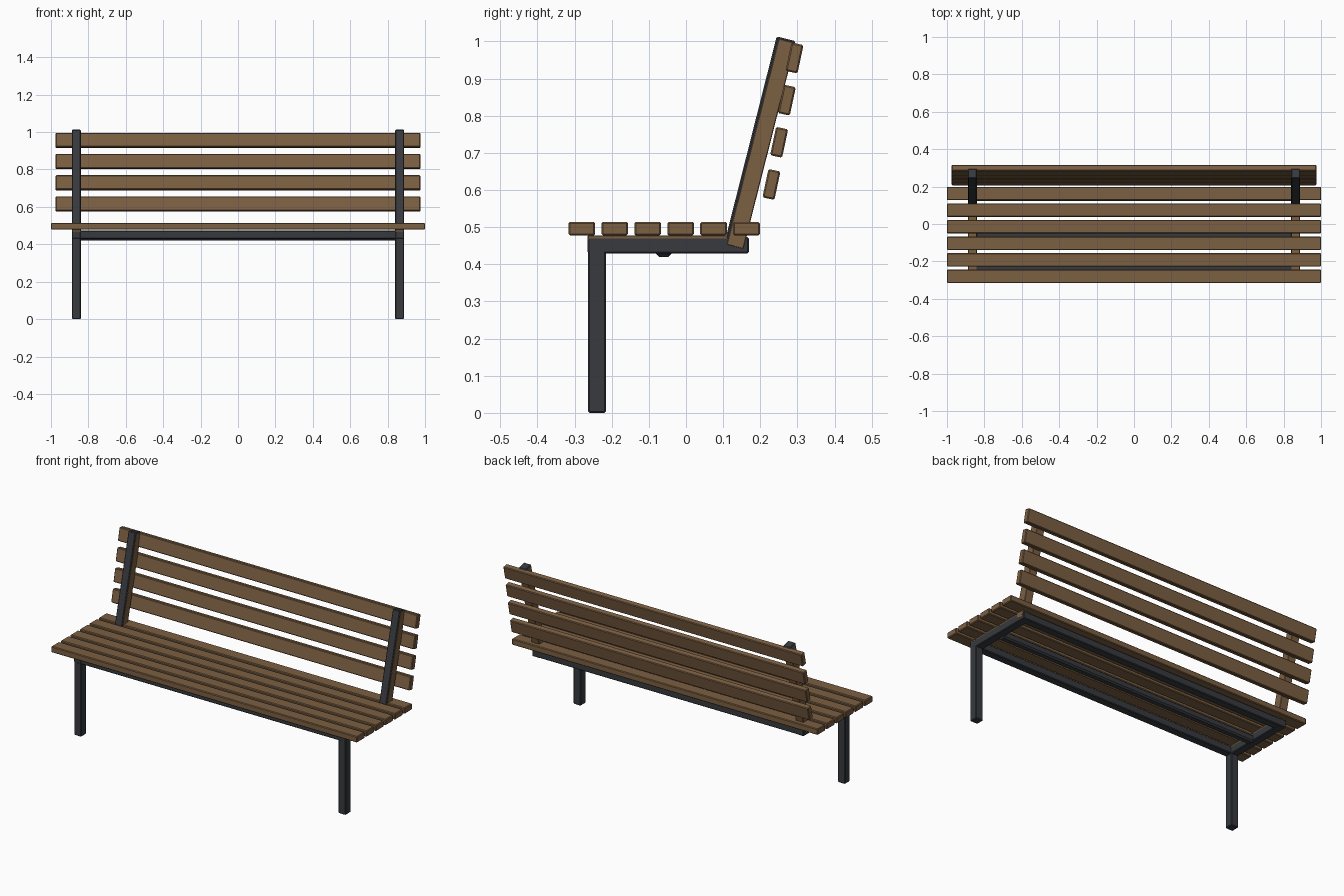
import bpy
from math import radians

if "Cube" in bpy.data.objects:
    bpy.data.objects.remove(bpy.data.objects["Cube"])


def material(name, color):
    m = bpy.data.materials.new(name)
    m.diffuse_color = color
    m.use_nodes = True
    m.node_tree.nodes["Principled BSDF"].inputs["Base Color"].default_value = m.diffuse_color
    return m


WOOD = material("wood", (0.20, 0.115, 0.055, 1))
METAL = material("dark_metal", (0.038, 0.042, 0.048, 1))


def box(name, center, size, mat, tilt=0.0, bevel=0.004):
    """Bevelled box; tilt leans the top toward the back (+y)."""
    bpy.ops.mesh.primitive_cube_add(size=1, location=center)
    ob = bpy.context.object
    ob.name = name
    ob.scale = size
    bpy.ops.object.transform_apply(location=False, rotation=False, scale=True)
    ob.rotation_euler.x = -radians(tilt)
    mod = ob.modifiers.new("bevel", 'BEVEL')
    mod.width = bevel
    mod.segments = 1
    ob.data.materials.append(mat)
    return ob


# Seat slats
for i in range(6):
    box(f"seat_slat_{i + 1}", (0, -0.2805 + i * 0.0887, 0.496),
        (2.0, 0.072, 0.036), WOOD)

# Backrest slats, fixed behind the uprights
for i in range(4):
    box(f"back_slat_{i + 1}", (0, 0.230 + i * 0.0207, 0.615 + i * 0.1135),
        (1.95, 0.033, 0.078), WOOD, tilt=12)

# Legs, side rails and uprights on both sides
for side, s in (("left", -1), ("right", 1)):
    x = s * 0.864
    box(f"front_leg_{side}", (x, -0.24, 0.235), (0.048, 0.048, 0.47), METAL)
    box(f"side_rail_{side}", (x, -0.048, 0.451), (0.048, 0.434, 0.044), METAL)
    box(f"seat_batten_{side}", (x, -0.07, 0.471), (0.046, 0.39, 0.014), WOOD,
        bevel=0.002)
    box(f"upright_{side}", (x, 0.1985, 0.727), (0.048, 0.052, 0.578), METAL,
        tilt=14.2)
    box(f"back_batten_{side}", (x, 0.2020, 0.7245), (0.0496, 0.047, 0.573), WOOD,
        tilt=14.2, bevel=0.002)

# Long rails under the seat
box("front_rail", (0, -0.24, 0.451), (1.70, 0.046, 0.043), METAL)
box("middle_rail", (0, -0.06, 0.441), (1.70, 0.042, 0.042), METAL, bevel=0.008)
box("rear_rail", (0, 0.145, 0.451), (1.70, 0.046, 0.043), METAL)
